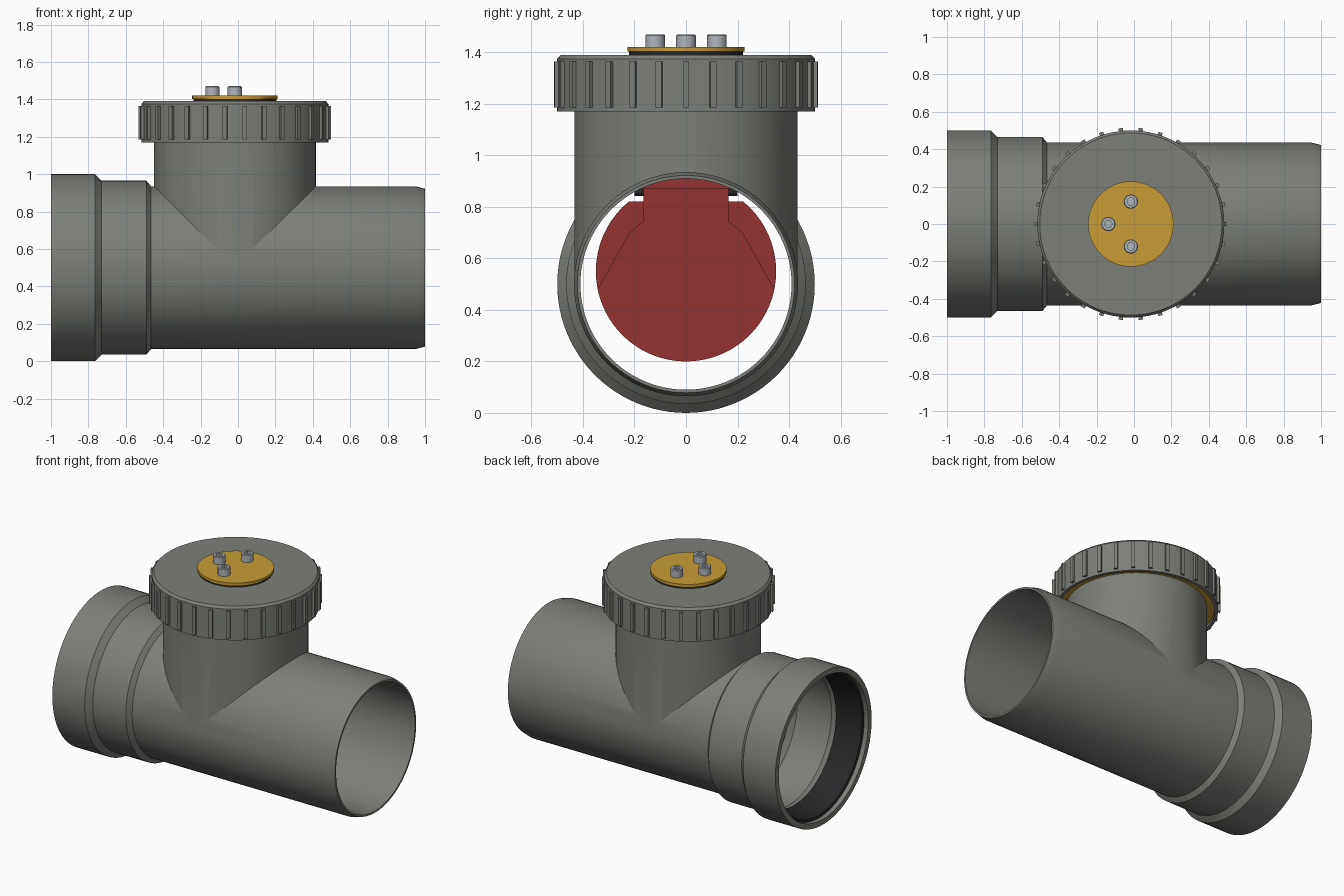
import bpy, bmesh, math
from mathutils import Matrix, Vector

if "Cube" in bpy.data.objects:
    bpy.data.objects.remove(bpy.data.objects["Cube"])

CX = -0.017          # x of the vertical branch axis
PIPE_Z = 0.5         # height of the main pipe axis


def material(name, rgb):
    m = bpy.data.materials.new(name)
    m.diffuse_color = (*rgb, 1)
    m.use_nodes = True
    m.node_tree.nodes["Principled BSDF"].inputs["Base Color"].default_value = m.diffuse_color
    return m


GREY = material("pipe grey", (0.205, 0.217, 0.192))
GOLD = material("brass yellow", (0.58, 0.335, 0.035))
RED = material("flap red", (0.30, 0.032, 0.034))
STEEL = material("bolt steel", (0.43, 0.46, 0.50))
BLACK = material("rubber black", (0.02, 0.02, 0.022))


def finish(name, bm, mat):
    bmesh.ops.recalc_face_normals(bm, faces=bm.faces)
    me = bpy.data.meshes.new(name)
    bm.to_mesh(me)
    bm.free()
    me.materials.append(mat)
    ob = bpy.data.objects.new(name, me)
    bpy.context.collection.objects.link(ob)
    return ob


def lathe(name, profile, mat, axis="Z", at=(0, 0, 0), segs=96, ring=False):
    """Revolve (radius, height) points; ring=True closes the profile, else ends are capped."""
    bm = bmesh.new()
    turn = {"Z": Matrix(), "X": Matrix.Rotation(math.pi / 2, 4, "Y"),
            "Y": Matrix.Rotation(-math.pi / 2, 4, "X")}[axis]
    m = Matrix.Translation(at) @ turn
    rows = [[bm.verts.new(m @ Vector((r * math.cos(a), r * math.sin(a), h)))
             for a in (2 * math.pi * i / segs for i in range(segs))]
            for r, h in profile]
    pairs = list(zip(rows, rows[1:]))
    if ring:
        pairs.append((rows[-1], rows[0]))
    else:
        bm.faces.new(rows[0])
        bm.faces.new(rows[-1])
    for p, q in pairs:
        for i in range(segs):
            j = (i + 1) % segs
            bm.faces.new((p[i], p[j], q[j], q[i]))
    return finish(name, bm, mat)


def plate(name, half, x0, x1, mat):
    """Extrude a mirrored (y, z) outline along x; half lists the +y side from bottom to top."""
    outline = half + [(-y, z) for y, z in reversed(half)]
    bm = bmesh.new()
    f = bm.faces.new([bm.verts.new((x0, y, z)) for y, z in outline])
    ext = bmesh.ops.extrude_face_region(bm, geom=[f])["geom"]
    bmesh.ops.translate(bm, vec=(x1 - x0, 0, 0),
                        verts=[v for v in ext if isinstance(v, bmesh.types.BMVert)])
    return finish(name, bm, mat)


def boolean(ob, other, operation):
    mod = ob.modifiers.new("bool", "BOOLEAN")
    mod.operation, mod.solver, mod.object = operation, "EXACT", other
    bpy.context.view_layer.objects.active = ob
    bpy.ops.object.modifier_apply(modifier=mod.name)
    bpy.data.objects.remove(other)


# Pipe body: socketed main pipe joined with the branch, then bored out
axis = (0, 0, PIPE_Z)
body = lathe("pipe_body", [(0.5, -1), (0.5, -0.765), (0.465, -0.73), (0.465, -0.49),
                           (0.435, -0.465), (0.435, 0.95), (0.422, 1)], GREY, "X", axis)
boolean(body, lathe("branch", [(0.433, 0.5), (0.433, 1.19)], GREY, at=(CX, 0, 0)), "UNION")
boolean(body, lathe("main_bore", [(0.465, -1.1), (0.465, -0.78), (0.44, -0.75), (0.44, -0.5),
                                  (0.41, -0.47), (0.41, 1.1)], GREY, "X", axis), "DIFFERENCE")
boolean(body, lathe("branch_bore", [(0.405, 0.5), (0.405, 1.4)], GREY, at=(CX, 0, 0)), "DIFFERENCE")

# Rubber seal in the socket
lathe("socket_seal", [(0.467, -0.97), (0.45, -0.965), (0.428, -0.87), (0.428, -0.79),
                      (0.467, -0.785)], BLACK, "X", axis, ring=True)

# Screw cap with grip ribs
lathe("cap", [(0.487, 1.39), (0.5, 1.375), (0.5, 1.17), (0.48, 1.17), (0.48, 1.21)],
      GREY, at=(CX, 0, 0))
bm = bmesh.new()
for i in range(30):
    m = (Matrix.Translation((CX, 0, 1.275)) @ Matrix.Rotation(math.radians(12 * i), 4, "Z")
         @ Matrix.Translation((0.503, 0, 0)) @ Matrix.Diagonal((0.024, 0.024, 0.18, 1)))
    bmesh.ops.create_cube(bm, size=1, matrix=m)
finish("cap_ribs", bm, GREY)

# Brass insert under the cap, and the clamp plate with its gasket on top
lathe("cap_insert", [(0.479, 1.19), (0.479, 1.212)], GOLD, at=(CX, 0, 0))
lathe("plate_gasket", [(0.222, 1.385), (0.222, 1.405)], BLACK, at=(CX, 0, 0))
lathe("clamp_plate", [(0.228, 1.403), (0.228, 1.42)], GOLD, at=(CX, 0, 0))

# Socket-head bolts
for n, deg in enumerate((90, 180, 270)):
    a = math.radians(deg)
    at = (CX + 0.12 * math.cos(a), 0.12 * math.sin(a), 0)
    bolt = lathe(f"bolt_{n + 1}", [(0.038, 1.418), (0.038, 1.466), (0.034, 1.47)],
                 STEEL, at=at, segs=32)
    boolean(bolt, lathe("hex_cutter", [(0.021, 1.445), (0.021, 1.5)], STEEL, at=at, segs=6),
            "DIFFERENCE")

# Hanging flap: round disc with neck, raised face and hinge bracket
def arc(z_top, r=0.35, zc=0.55, n=40):
    end = math.asin((z_top - zc) / r)
    return [(r * math.cos(t), zc + r * math.sin(t))
            for t in (-math.pi / 2 + (end + math.pi / 2) * i / n for i in range(1, n + 1))]


plate("flap_disc", arc(0.82) + [(0.165, 0.82), (0.165, 0.9)], -0.10, -0.05, RED)
plate("flap_face", arc(0.48) + [(0.22, 0.70), (0.165, 0.745), (0.165, 0.9)], -0.06, -0.03, RED)
plate("hinge_bracket", [(0.18, 0.87), (0.18, 1.195)], -0.12, -0.02, RED)
lathe("hinge_pin", [(0.015, -0.2), (0.015, 0.2)], BLACK, "Y", (-0.075, 0, 0.858), segs=24)

# Smooth the round surfaces, keep the edges crisp
bpy.ops.object.select_all(action="SELECT")
bpy.context.view_layer.objects.active = body
bpy.ops.object.shade_smooth_by_angle(angle=math.radians(18))
